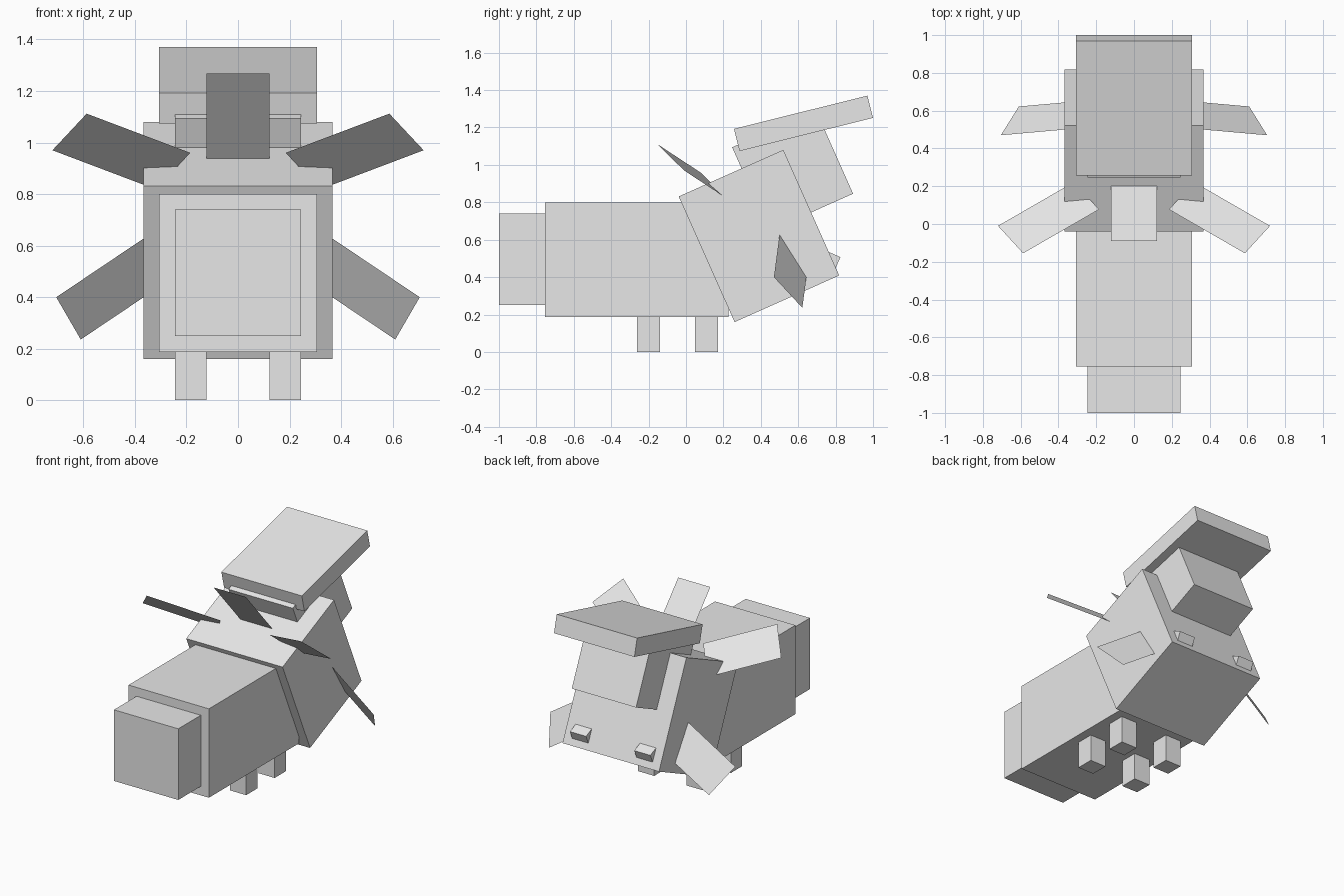
import bpy
import bmesh
from math import radians
from mathutils import Matrix, Vector

old = bpy.data.objects.get("Cube")
if old:
    bpy.data.objects.remove(old, do_unlink=True)

U = 0.1225          # modelling unit that all the blocks share
TILT = 24           # backward lean of the chest

grey = bpy.data.materials.new("plain_grey")
grey.use_nodes = True
grey.diffuse_color = (0.8, 0.8, 0.8, 1)
grey.node_tree.nodes["Principled BSDF"].inputs["Base Color"].default_value = (0.8, 0.8, 0.8, 1)


def finish(name, bm):
    mesh = bpy.data.meshes.new(name)
    bm.to_mesh(mesh)
    bm.free()
    mesh.materials.append(grey)
    obj = bpy.data.objects.new(name, mesh)
    bpy.context.collection.objects.link(obj)
    return obj


def block(name, centre, units, tilt=0):
    """Box measured in units, leaning around the x axis."""
    bm = bmesh.new()
    bmesh.ops.create_cube(bm, size=1)
    bm.transform(Matrix.Diagonal((*[u * U for u in units], 1)))
    obj = finish(name, bm)
    obj.location = centre
    obj.rotation_euler.x = radians(tilt)
    return obj


def plate(name, tip_a, tip_b, along, side=1):
    """Flat panel running from its tip edge towards its root."""
    a, b, d = Vector(tip_a), Vector(tip_b), Vector(along)
    bm = bmesh.new()
    corners = [a, b, b + d, a + d]
    bm.faces.new([bm.verts.new((p.x * side, p.y, p.z)) for p in corners])
    return finish(name, bm)


# Main body and blunt front end
block("body", (0, -0.263, 0.494), (5, 8.02, 5))
block("front_block", (0, -0.8775, 0.495), (4, 2, 4))

# Leaning chest, cube behind it and the slab on top
block("chest", (0, 0.39, 0.62), (6, 5, 6), TILT)
block("rear_cube", (0, 0.57, 0.97), (4, 4, 4), TILT)
block("top_slab", (0, 0.628, 1.222), (5, 6, 1), 14)

# Upright central fin
plate("centre_fin", (-U, -0.09, 1.268), (U, -0.09, 1.268), (0, 0.323, -0.367))

# Paired parts
for label, s in (("left", 1), ("right", -1)):
    for end, y in (("front", -0.2), ("rear", 0.11)):
        block(f"{end}_leg_{label}", (s * 1.5 * U, y, 0.105), (1, 1, 1.7))
    block(f"rear_peg_{label}", (s * 2 * U, 0.744, 0.474), (1, 1, 1.03), -TILT)
    plate(f"upper_wing_{label}", (0.587, -0.155, 1.112), (0.72, -0.01, 0.97),
          (-0.402, 0.232, -0.152), s)
    plate(f"lower_wing_{label}", (0.705, 0.47, 0.4), (0.61, 0.622, 0.236),
          (-0.405, 0.036, 0.272), s)
